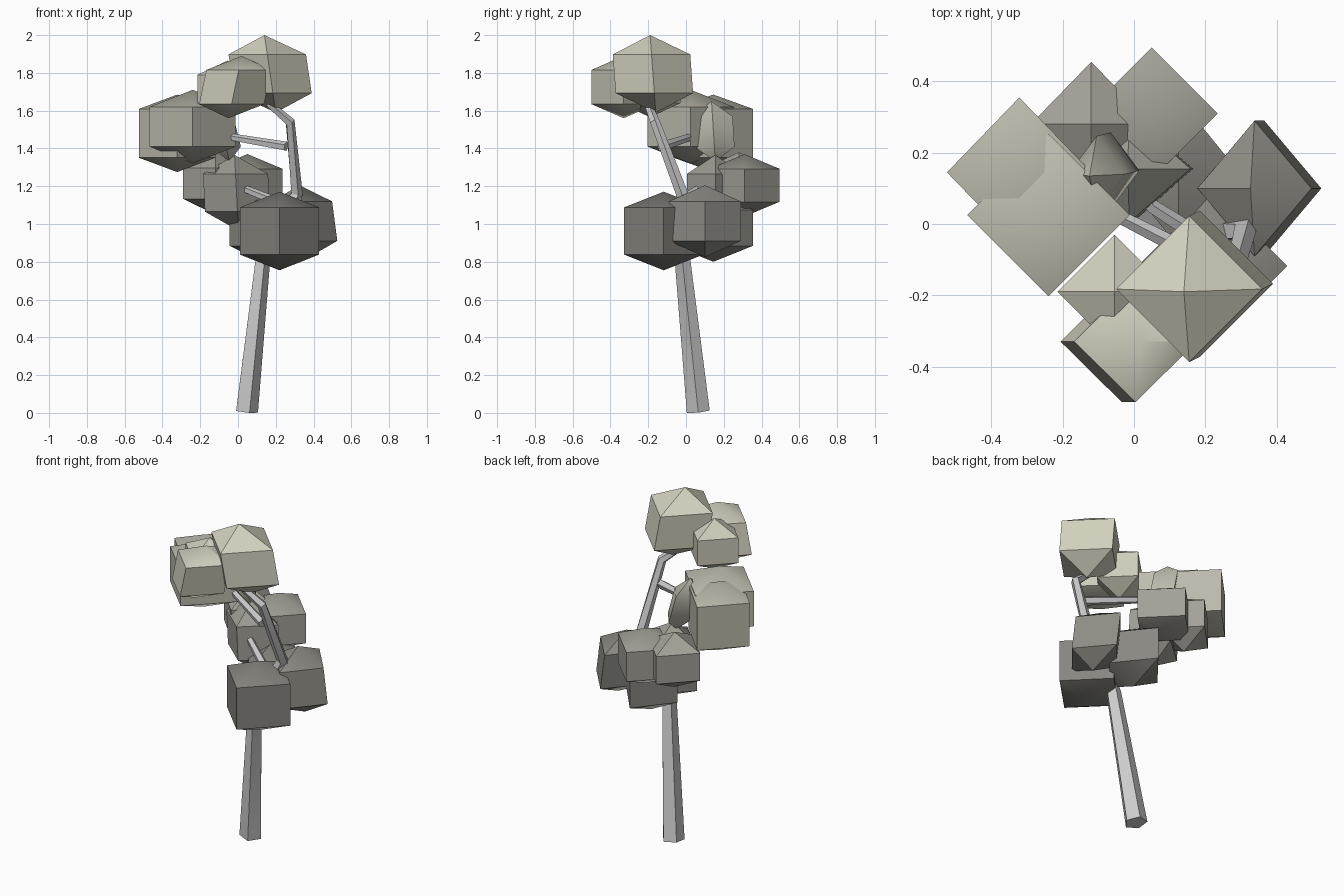
import bpy, bmesh, math
from mathutils import Vector

if "Cube" in bpy.data.objects:
    bpy.data.objects.remove(bpy.data.objects["Cube"])


def finish(bm, name, angle, color):
    bmesh.ops.recalc_face_normals(bm, faces=bm.faces)
    me = bpy.data.meshes.new(name)
    bm.to_mesh(me)
    bm.free()
    mat = bpy.data.materials.new(name + "_colour")
    mat.diffuse_color = (*color, 1)
    mat.use_nodes = True
    mat.node_tree.nodes["Principled BSDF"].inputs["Base Color"].default_value = mat.diffuse_color
    me.materials.append(mat)
    ob = bpy.data.objects.new(name, me)
    bpy.context.collection.objects.link(ob)
    bpy.ops.object.select_all(action='DESELECT')
    ob.select_set(True)
    bpy.context.view_layer.objects.active = ob
    bpy.ops.object.shade_smooth_by_angle(angle=math.radians(angle))
    return ob


def limb(name, points, radii, sides=5):
    """Tapered faceted tube along a path."""
    bm = bmesh.new()
    pts = [Vector(p) for p in points]
    rings = []
    for i, p in enumerate(pts):
        d = Vector()
        if i > 0:
            d += (p - pts[i - 1]).normalized()
        if i < len(pts) - 1:
            d += (pts[i + 1] - p).normalized()
        d.normalize()
        u = Vector((0, 1, 0)).cross(d).normalized()
        v = d.cross(u)
        rings.append([bm.verts.new(p + radii[i] * (u * math.cos(a) + v * math.sin(a)))
                      for a in (math.tau * k / sides for k in range(sides))])
    for a, b in zip(rings, rings[1:]):
        for k in range(sides):
            j = (k + 1) % sides
            bm.faces.new((a[k], a[j], b[j], b[k]))
    bm.faces.new(rings[0])
    bm.faces.new(rings[-1])
    return finish(bm, name, 20, (0.52, 0.52, 0.52))


def clump(name, c, rx, ry, hz, lean=(0, 0), ring=0.5):
    """Four-sided, three-ring sphere, sheared slightly; lower ones are darker."""
    bm = bmesh.new()
    bmesh.ops.create_uvsphere(bm, u_segments=4, v_segments=3, radius=1)
    s = 1 / math.sin(math.pi / 3)
    for v in bm.verts:
        x, y, z = v.co
        if abs(z) < 0.9:
            z = math.copysign(ring, z)
        v.co = Vector(c) + Vector((x * rx * s + lean[0] * z, y * ry * s + lean[1] * z, z * hz))
    t = min(1, max(0, (c[2] - 0.96) / 0.84))
    g = 0.24 + 0.42 * t
    return finish(bm, name, 45, (g, g * 0.98, g * (0.88 - 0.08 * t)))


# trunk and branches
limb("trunk", [(0.042, 0.065, 0.008), (0.13, -0.02, 0.83), (0.22, -0.02, 1.0),
               (0.31, -0.02, 1.16), (0.275, -0.165, 1.54), (0.17, -0.2, 1.63), (0.16, -0.19, 1.75)],
     [0.064, 0.043, 0.04, 0.034, 0.027, 0.022, 0.018])
limb("middle_branch", [(0.255, -0.13, 1.41), (-0.04, 0.02, 1.46), (-0.16, 0.05, 1.48)],
     [0.026, 0.02, 0.018])
limb("low_branch", [(0.22, -0.06, 1.11), (0.05, 0.05, 1.18), (-0.02, 0.14, 1.2)],
     [0.026, 0.021, 0.018])
limb("rear_branch", [(0.17, -0.01, 0.95), (0.12, 0.12, 1.1), (0.06, 0.27, 1.2)],
     [0.026, 0.022, 0.018])

# foliage: centre, x radius, y radius, half height, lean, ring height
clumps = [
    ((0.17, -0.175, 1.795), 0.205, 0.205, 0.205, (-0.03, -0.015)),
    ((-0.015, -0.33, 1.725), 0.172, 0.17, 0.165, (0.035, 0), 0.55),
    ((-0.055, -0.19, 1.715), 0.16, 0.16, 0.15, (0, 0)),
    ((-0.322, 0.145, 1.48), 0.203, 0.21, 0.205, (0, 0), 0.63),
    ((-0.24, 0.025, 1.515), 0.228, 0.228, 0.195, (0, 0), 0.54),
    ((-0.085, 0.145, 1.49), 0.08, 0.107, 0.16, (-0.04, -0.01)),
    ((0.22, -0.118, 0.963), 0.21, 0.21, 0.208, (0, 0), 0.6),
    ((0.352, 0.1, 1.015), 0.16, 0.19, 0.19, (-0.025, 0), 0.55),
    ((0.125, 0.145, 0.98), 0.17, 0.21, 0.18, (0, 0), 0.53),
    ((0.05, 0.31, 1.205), 0.185, 0.185, 0.165, (0, 0), 0.53),
    ((-0.12, 0.28, 1.215), 0.17, 0.175, 0.165, (0, 0)),
    ((-0.008, 0.155, 1.165), 0.172, 0.15, 0.2, (-0.01, 0)),
]
for i, c in enumerate(clumps):
    clump(f"leaf_clump_{i + 1}", *c)
